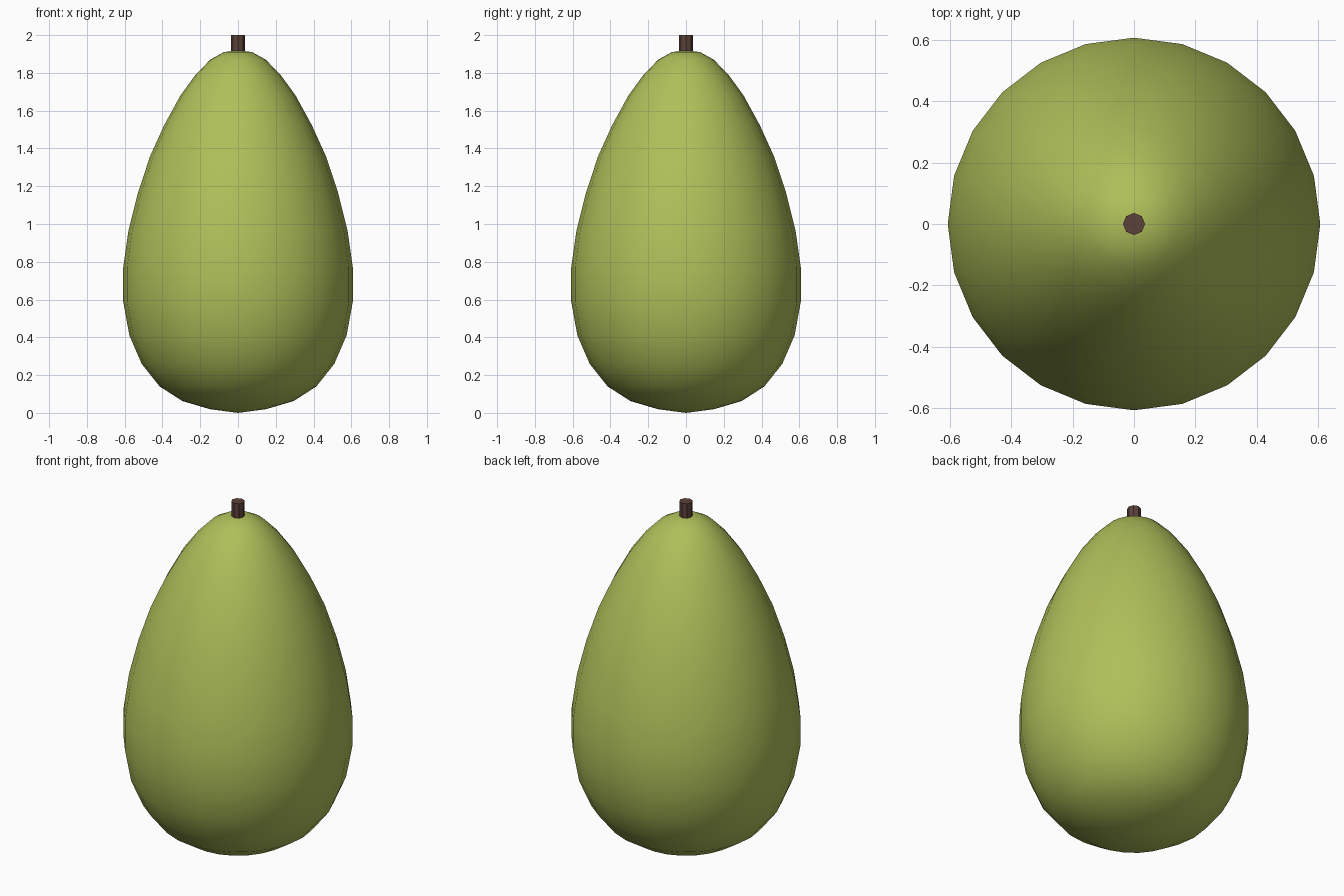
import bpy, math

if "Cube" in bpy.data.objects:
    bpy.data.objects.remove(bpy.data.objects["Cube"])


def material(name, rgb):
    m = bpy.data.materials.new(name)
    m.diffuse_color = (*rgb, 1)
    m.use_nodes = True
    m.node_tree.nodes["Principled BSDF"].inputs["Base Color"].default_value = m.diffuse_color
    return m


def lathe(name, profile, sides, bottom, top, mat):
    """Revolve (radius, z) rings and close the ends with poles."""
    verts = [(r * math.cos(2 * math.pi * i / sides), r * math.sin(2 * math.pi * i / sides), z)
             for r, z in profile for i in range(sides)]
    low, high = len(verts), len(verts) + 1
    verts += [(0, 0, bottom), (0, 0, top)]
    last = (len(profile) - 1) * sides
    faces = []
    for i in range(sides):
        j = (i + 1) % sides
        for k in range(0, last, sides):
            faces.append((k + i, k + j, k + sides + j, k + sides + i))
        faces.append((low, j, i))
        faces.append((high, last + i, last + j))
    mesh = bpy.data.meshes.new(name)
    mesh.from_pydata(verts, [], faces)
    mesh.materials.append(mat)
    obj = bpy.data.objects.new(name, mesh)
    bpy.context.collection.objects.link(obj)
    return obj


# Fruit body
body_profile = [(0.15, 0.02), (0.295, 0.063), (0.415, 0.14), (0.51, 0.26),
                (0.575, 0.41), (0.608, 0.59), (0.608, 0.77), (0.58, 0.965),
                (0.53, 1.165), (0.465, 1.36), (0.39, 1.525), (0.305, 1.68),
                (0.225, 1.79), (0.147, 1.87), (0.075, 1.91)]
body = lathe("fruit_body", body_profile, 24, 0.0, 1.92,
             material("green_skin", (0.43, 0.52, 0.10)))
body.data.shade_smooth()

# Stem
lathe("stem", [(0.036, 1.86), (0.036, 2.0)], 8, 1.86, 2.0,
      material("brown_stem", (0.107, 0.054, 0.042)))
